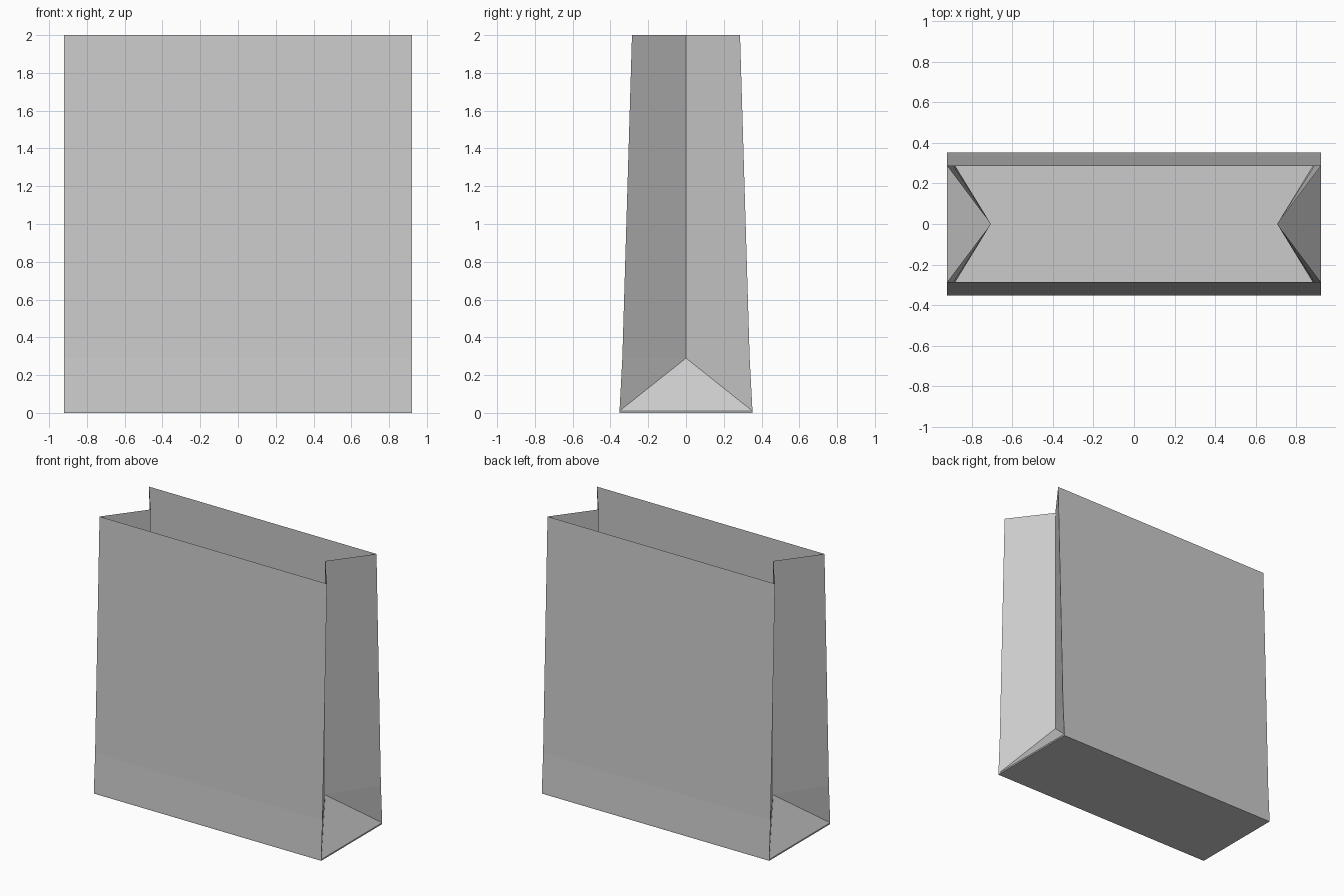
import bpy, bmesh

if "Cube" in bpy.data.objects:
    bpy.data.objects.remove(bpy.data.objects["Cube"])

W = 0.92            # half width
LEVELS = [(0.0, 0.352), (0.01, 0.352), (0.29, 0.337), (2.0, 0.286)]  # (z, half depth)
FOLD_X = 0.705      # gusset crease

bm = bmesh.new()

# Corner posts, one list of vertices per corner
posts = {(sx, sy): [bm.verts.new((sx * W, sy * d, z)) for z, d in LEVELS]
         for sx in (-1, 1) for sy in (-1, 1)}

# Front and back panels
for sy in (-1, 1):
    left, right = posts[-1, sy], posts[1, sy]
    for i in range(3):
        bm.faces.new((left[i], right[i], right[i + 1], left[i + 1]))

# Folded side gussets with the triangular foot
for sx in (-1, 1):
    apex = bm.verts.new((sx * FOLD_X, 0, 0.29))
    crease_top = bm.verts.new((sx * FOLD_X, 0, 2.0))
    front, back = posts[sx, -1], posts[sx, 1]
    bm.faces.new((front[0], back[0], back[1], front[1]))
    bm.faces.new((front[1], back[1], apex))
    for post in (front, back):
        bm.faces.new((post[1], post[2], apex))
        bm.faces.new((post[2], post[3], crease_top, apex))

# Floor
bm.faces.new([posts[k][0] for k in ((-1, -1), (-1, 1), (1, 1), (1, -1))])

bmesh.ops.recalc_face_normals(bm, faces=bm.faces[:])
# Make sure the floor faces downward, so the whole sheet faces out
bm.faces.ensure_lookup_table()
if bm.faces[-1].normal.z > 0:
    bmesh.ops.reverse_faces(bm, faces=bm.faces[:])

mesh = bpy.data.meshes.new("paper_bag")
bm.to_mesh(mesh)
bm.free()
bag = bpy.data.objects.new("paper_bag", mesh)
bpy.context.collection.objects.link(bag)
